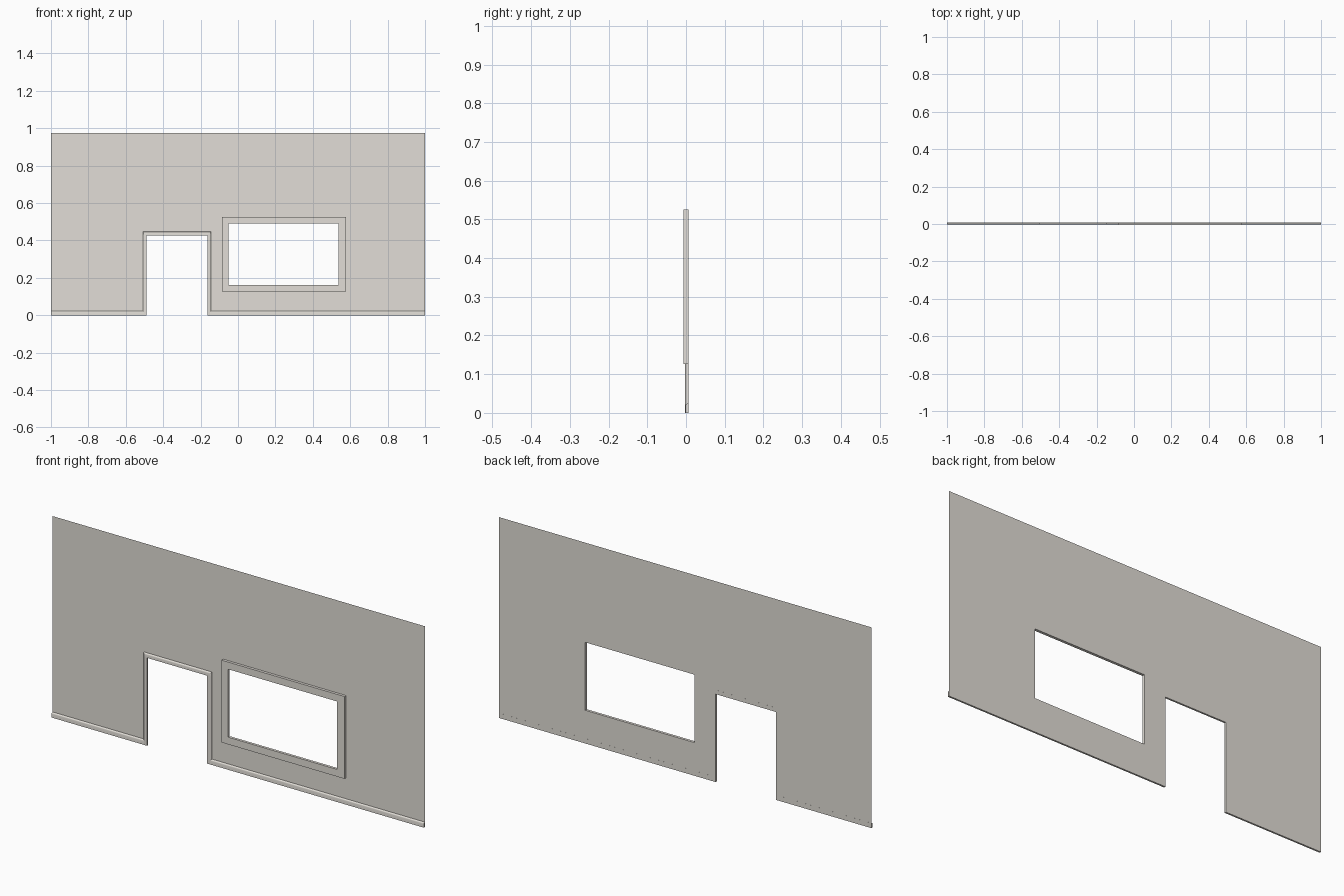
import bpy, bmesh

if "Cube" in bpy.data.objects:
    bpy.data.objects.remove(bpy.data.objects["Cube"])

# One plain wall colour
plaster = bpy.data.materials.new("pale warm plaster")
plaster.diffuse_color = (0.76, 0.73, 0.68, 1)
plaster.use_nodes = True
plaster.node_tree.nodes["Principled BSDF"].inputs["Base Color"].default_value = plaster.diffuse_color

WALL_Y = 0.0065
BACK_Y = WALL_Y + 0.0002                 # trim is let slightly into the wall
TRIM_Y = -0.002                          # front of door trim
SKIRT_Y = -0.0017                        # front of skirting
FRAME_Y = -0.0065                        # front of window frame
TOP = 0.975
DOOR = (-0.488, -0.164, 0.0, 0.427)      # x0, x1, z0, z1
WIN_IN = (-0.05, 0.537, 0.161, 0.491)
WIN_OUT = (-0.085, 0.577, 0.126, 0.5255)
TRIM_W = 0.02


def grid_panel(name, xs, zs, keep, y, front=None, round_x=(), round_z=()):
    """Panel of grid cells facing -y. With a front it becomes a solid, and its
    front edges lying on the lines round_x and round_z are rounded off."""
    bm = bmesh.new()
    verts = {(x, z): bm.verts.new((x, y, z)) for x in xs for z in zs}
    for x0, x1 in zip(xs, xs[1:]):
        for z0, z1 in zip(zs, zs[1:]):
            if keep((x0 + x1) / 2, (z0 + z1) / 2):
                bm.faces.new([verts[p] for p in ((x0, z0), (x1, z0), (x1, z1), (x0, z1))])
    bmesh.ops.delete(bm, geom=[v for v in bm.verts if not v.link_faces], context='VERTS')
    if front is not None:
        ext = bmesh.ops.extrude_face_region(bm, geom=bm.faces[:], use_keep_orig=True)
        moved = [g for g in ext["geom"] if isinstance(g, bmesh.types.BMVert)]
        bmesh.ops.translate(bm, verts=moved, vec=(0, front - y, 0))
        bmesh.ops.recalc_face_normals(bm, faces=bm.faces[:])

        def on_line(e):
            a, b = (v.co for v in e.verts)
            if max(abs(a.y - front), abs(b.y - front)) > 1e-5:
                return False
            return (any(max(abs(a.x - x), abs(b.x - x)) < 1e-5 for x in round_x)
                    or any(max(abs(a.z - z), abs(b.z - z)) < 1e-5 for z in round_z))

        edges = [e for e in bm.edges if on_line(e)]
        if edges:
            bmesh.ops.bevel(bm, geom=edges, offset=0.006, segments=4,
                            profile=0.5, affect='EDGES')
    mesh = bpy.data.meshes.new(name)
    bm.to_mesh(mesh)
    bm.free()
    mesh.materials.append(plaster)
    obj = bpy.data.objects.new(name, mesh)
    bpy.context.collection.objects.link(obj)
    return obj


def inside(x, z, r):
    return r[0] < x < r[1] and r[2] < z < r[3]


# Thin wall sheet with door and window openings
grid_panel("wall", [-1, DOOR[0], DOOR[1], WIN_IN[0], WIN_IN[1], 1],
           [0, WIN_IN[2], DOOR[3], WIN_IN[3], TOP],
           lambda x, z: not inside(x, z, DOOR) and not inside(x, z, WIN_IN), WALL_Y)

# Raised square-edged window surround
grid_panel("window_frame", [WIN_OUT[0], WIN_IN[0], WIN_IN[1], WIN_OUT[1]],
           [WIN_OUT[2], WIN_IN[2], WIN_IN[3], WIN_OUT[3]],
           lambda x, z: not inside(x, z, WIN_IN), WALL_Y, FRAME_Y)

# Door trim around the opening, rounded on its outer edge
left, right, head = DOOR[0] - TRIM_W, DOOR[1] + TRIM_W, DOOR[3] + TRIM_W
grid_panel("door_trim", [left, DOOR[0], DOOR[1], right], [0, DOOR[3], head],
           lambda x, z: not inside(x, z, DOOR), BACK_Y, TRIM_Y, (left, right), (head,))

# Skirting boards either side of the door, rounded on top and run into the trim
lap = TRIM_W / 2
for name, x0, x1 in (("skirting_left", -1, left + lap), ("skirting_right", right - lap, 1)):
    grid_panel(name, [x0, x1], [0, 0.024], lambda x, z: True, BACK_Y, SKIRT_Y, (), (0.024,))

# Smooth the rounded edges only
for obj in bpy.context.collection.objects:
    obj.select_set(True)
    bpy.context.view_layer.objects.active = obj
bpy.ops.object.shade_smooth_by_angle(angle=0.6)
